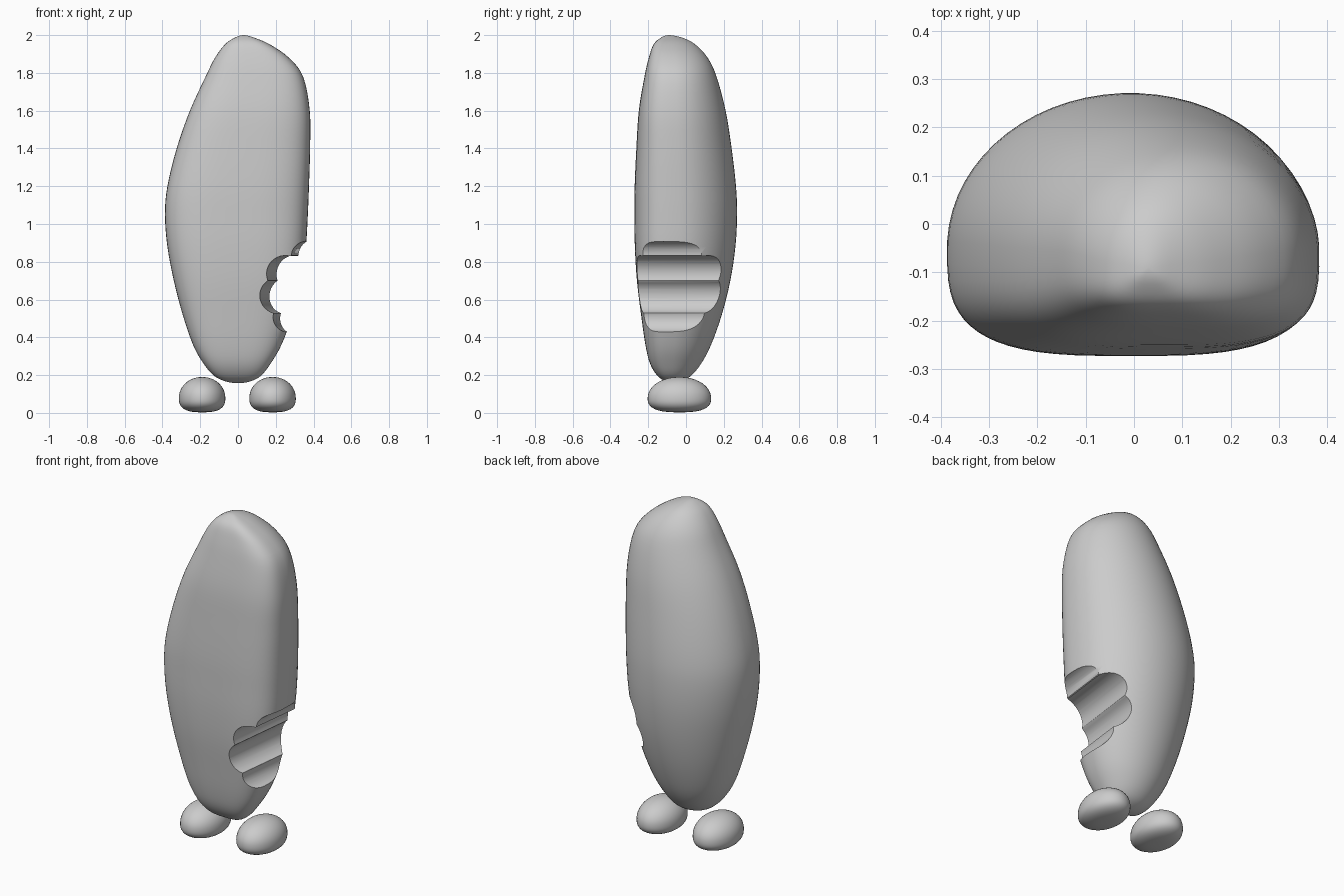
import bpy, bmesh
from math import sin, cos, pi, radians

if "Cube" in bpy.data.objects:
    bpy.data.objects.remove(bpy.data.objects["Cube"])

# Body sections: z, left x, right x, front y, back y
ROWS = [
    (2.000, .03, .03, -.09, -.09),
    (1.985, -.02, .09, -.135, -.015),
    (1.950, -.07, .17, -.172, .05),
    (1.880, -.122, .27, -.197, .115),
    (1.780, -.172, .345, -.22, .162),
    (1.600, -.255, .38, -.25, .21),
    (1.400, -.325, .382, -.263, .242),
    (1.200, -.374, .376, -.272, .265),
    (1.050, -.387, .37, -.273, .271),
    (.880, -.374, .36, -.271, .262),
    (.700, -.34, .338, -.26, .235),
    (.520, -.293, .29, -.238, .19),
    (.360, -.238, .23, -.215, .133),
    (.260, -.182, .172, -.19, .08),
    (.195, -.125, .12, -.15, .025),
    (.165, -.06, .06, -.105, -.03),
    (.158, 0, 0, -.07, -.07),
]


def finish(name, bm):
    bmesh.ops.recalc_face_normals(bm, faces=bm.faces)
    me = bpy.data.meshes.new(name)
    bm.to_mesh(me)
    bm.free()
    ob = bpy.data.objects.new(name, me)
    bpy.context.collection.objects.link(ob)
    return ob


def smooth(ob, angle):
    bpy.ops.object.select_all(action='DESELECT')
    ob.select_set(True)
    bpy.context.view_layer.objects.active = ob
    bpy.ops.object.shade_smooth_by_angle(angle=radians(angle))


def spline(a, b, c, d, t):
    return tuple(.5 * (2*q + (r-p)*t + (2*p-5*q+4*r-s)*t*t + (3*q-p-3*r+s)*t**3)
                 for p, q, r, s in zip(a, b, c, d))


def power(v, n):
    return (abs(v) ** (2 / n)) * (1 if v >= 0 else -1)


def make_body(seg=64, steps=4):
    flip = lambda r: (r[0], r[2], r[1], r[4], r[3])
    rows = [flip(ROWS[1])] + ROWS + [flip(ROWS[-2])]
    fine = [spline(*rows[i:i+4], k / steps)
            for i in range(len(ROWS) - 1) for k in range(steps)][1:]
    bm = bmesh.new()
    rings = []
    for z, l, r, f, b in fine:
        cx, hx, cy = (l + r) / 2, (r - l) / 2, f + .41 * (b - f)
        ring = []
        for i in range(seg):
            a = 2 * pi * (i + .5) / seg
            c, s = cos(a), sin(a)
            if s >= 0:      # round back
                x, y = hx * c, (b - cy) * s
            else:           # flattened front
                x, y = hx * power(c, 3.2), (cy - f) * power(s, 3.2)
            ring.append(bm.verts.new((cx + x, cy + y, z)))
        rings.append(ring)
    for p, q in zip(rings, rings[1:]):
        for i in range(seg):
            j = (i + 1) % seg
            bm.faces.new((p[i], p[j], q[j], q[i]))
    for row, ring in ((ROWS[0], rings[0]), (ROWS[-1], rings[-1])):
        tip = bm.verts.new((row[1], row[3], row[0]))
        for i in range(seg):
            bm.faces.new((ring[i], ring[(i + 1) % seg], tip))
    return finish("body", bm)


def make_bite():
    # Scalloped outline: centre x, centre z, radius, start and end angle
    arcs = [(.36, .83, .08, 90, 178), (.25, .735, .098, 75, 200),
            (.21, .62, .095, 124, 254), (.262, .505, .08, 162, 265)]
    pts = []
    for cx, cz, r, a0, a1 in arcs:
        for k in range(13):
            a = radians(a0 + (a1 - a0) * k / 12)
            pts.append((cx + r * cos(a), cz + r * sin(a)))
    pts += [(.7, .42), (.7, .912)]
    bm = bmesh.new()
    front, back = [[bm.verts.new((x + .12 * (y + .25), y, z)) for x, z in pts]
                   for y in (-.5, .5)]
    bm.faces.new(front)
    bm.faces.new(back[::-1])
    for i in range(len(pts)):
        j = (i + 1) % len(pts)
        bm.faces.new((front[i], back[i], back[j], front[j]))
    return finish("bite_cutter", bm)


def make_foot(name, x0):
    bm = bmesh.new()
    bmesh.ops.create_uvsphere(bm, u_segments=40, v_segments=24, radius=1)
    for v in bm.verts:
        x, y, z = v.co
        n = 2.05 if z > 0 else 2.7      # domed top, flatter sole
        k = ((x*x + y*y) ** (n / 2) + abs(z) ** n) ** (-1 / n)
        v.co = (x0 + x*k*.123, -.035 + y*k*.168, .078 + z*k*(.112 if z > 0 else .075))
    smooth(finish(name, bm), 60)


# Body with the bite taken out of its side
body = make_body()
bite = make_bite()
bite.hide_render = True
mod = body.modifiers.new("bite", 'BOOLEAN')
mod.operation, mod.solver, mod.object = 'DIFFERENCE', 'EXACT', bite
bpy.context.view_layer.objects.active = body
bpy.ops.object.modifier_apply(modifier=mod.name)
bpy.data.objects.remove(bite)
smooth(body, 35)

# Feet
make_foot("left_foot", -.19)
make_foot("right_foot", .183)
